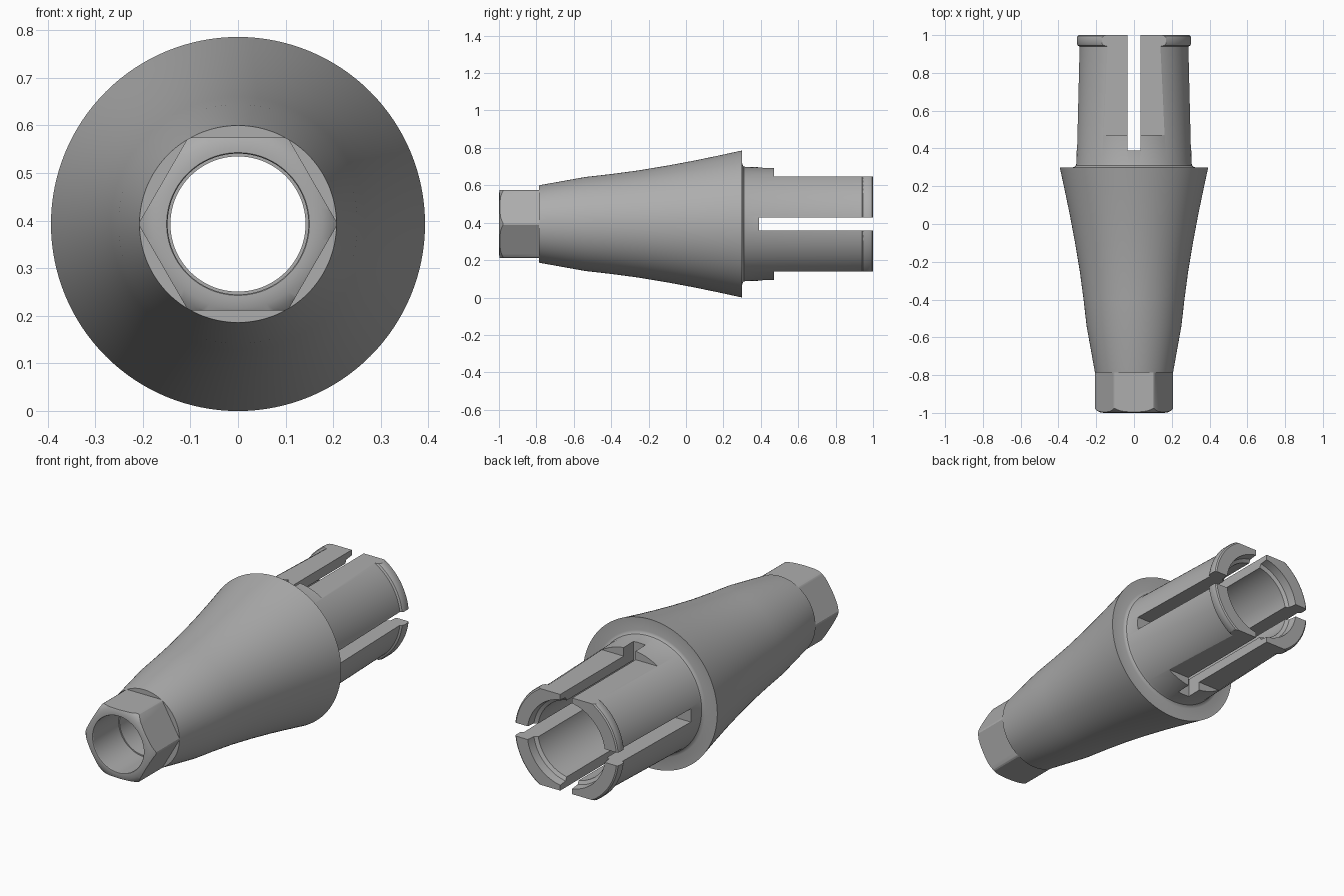
import bpy, bmesh, math
from mathutils import Matrix, Vector

cube = bpy.data.objects.get("Cube")
if cube:
    bpy.data.objects.remove(cube, do_unlink=True)

AXIS_Z = 0.393   # height of the long axis
SEGMENTS = 128

metal = bpy.data.materials.new("grey metal")
metal.use_nodes = True
GREY = (0.42, 0.42, 0.42, 1)
metal.diffuse_color = GREY
metal.node_tree.nodes["Principled BSDF"].inputs["Base Color"].default_value = GREY


def add_object(name, bm):
    bmesh.ops.recalc_face_normals(bm, faces=bm.faces)
    mesh = bpy.data.meshes.new(name)
    bm.to_mesh(mesh)
    bm.free()
    mesh.materials.append(metal)
    obj = bpy.data.objects.new(name, mesh)
    obj.location.z = AXIS_Z
    bpy.context.collection.objects.link(obj)
    return obj


def revolve(name, profile):
    """Turn a closed (y, radius) outline around the long axis."""
    bm = bmesh.new()
    verts = [bm.verts.new((r, y, 0)) for y, r in profile]
    edges = [bm.edges.new((v, verts[i - 1])) for i, v in enumerate(verts)]
    bmesh.ops.spin(bm, geom=verts + edges, cent=(0, 0, 0), axis=(0, 1, 0),
                   angle=math.tau, steps=SEGMENTS, use_merge=True)
    bmesh.ops.remove_doubles(bm, verts=bm.verts, dist=1e-5)
    return add_object(name, bm)


def box(name, low, high):
    bm = bmesh.new()
    low, high = Vector(low), Vector(high)
    bmesh.ops.create_cube(bm, size=1)
    bmesh.ops.scale(bm, vec=high - low, verts=bm.verts)
    bmesh.ops.translate(bm, vec=(low + high) / 2, verts=bm.verts)
    return add_object(name, bm)


def apply_boolean(obj, cutter, operation):
    mod = obj.modifiers.new("cut", 'BOOLEAN')
    mod.operation, mod.solver, mod.object = operation, 'EXACT', cutter
    bpy.context.view_layer.update()
    graph = bpy.context.evaluated_depsgraph_get()
    mesh = bpy.data.meshes.new_from_object(obj.evaluated_get(graph))
    obj.modifiers.clear()
    obj.data = mesh
    bpy.data.objects.remove(cutter, do_unlink=True)


def shade(obj):
    bpy.ops.object.select_all(action='DESELECT')
    obj.select_set(True)
    bpy.context.view_layer.objects.active = obj
    bpy.ops.object.shade_smooth_by_angle(angle=math.radians(28))


# Flared sleeve with shoulder, tapered collet and end collar
sleeve = revolve("flared_sleeve", [
    (-0.785, 0.142), (-0.785, 0.207), (-0.54, 0.251), (-0.4, 0.267),
    (-0.25, 0.287), (-0.1, 0.312), (0.05, 0.34), (0.18, 0.367), (0.3, 0.393),
    (0.3, 0.325), (0.303, 0.315), (0.309, 0.308), (0.32, 0.305),
    (0.94, 0.29), (0.945, 0.3), (0.955, 0.305), (0.985, 0.305),
    (0.995, 0.302), (1.0, 0.295),
    (1.0, 0.228), (0.955, 0.223), (0.945, 0.205), (0.05, 0.205), (0.0, 0.142)])

# Flats above and below the collet
for side in (-1, 1):
    z0, z1 = sorted((side * 0.254, side * 0.5))
    apply_boolean(sleeve, box("flat_cutter", (-0.5, 0.47, z0), (0.5, 1.2, z1)), 'DIFFERENCE')

# Crossed slots that split the collet into four fingers
apply_boolean(sleeve, box("slot_cutter", (-0.035, 0.39, -0.5), (0.035, 1.2, 0.5)), 'DIFFERENCE')
apply_boolean(sleeve, box("slot_cutter", (-0.5, 0.39, -0.035), (0.5, 1.2, 0.035)), 'DIFFERENCE')
shade(sleeve)

# Hexagonal front end with rounded nose and bore
hex_end = revolve("hex_end", [
    (-0.785, 0.148), (-0.785, 0.207), (-0.978, 0.207), (-0.99, 0.194),
    (-0.997, 0.178), (-1.0, 0.16), (-1.0, 0.15), (-0.997, 0.148)])
bm = bmesh.new()
bmesh.ops.create_cone(bm, cap_ends=True, segments=6, radius1=0.2096, radius2=0.2096, depth=0.5)
bmesh.ops.rotate(bm, verts=bm.verts, matrix=Matrix.Rotation(math.pi / 2, 3, 'X'))
# Put two of the six corners on the x axis
if min(abs(v.co.x) for v in bm.verts) < 0.01:
    bmesh.ops.rotate(bm, verts=bm.verts, matrix=Matrix.Rotation(math.pi / 6, 3, 'Y'))
bmesh.ops.translate(bm, vec=(0, -0.9, 0), verts=bm.verts)
apply_boolean(hex_end, add_object("hex_cutter", bm), 'INTERSECT')
shade(hex_end)
